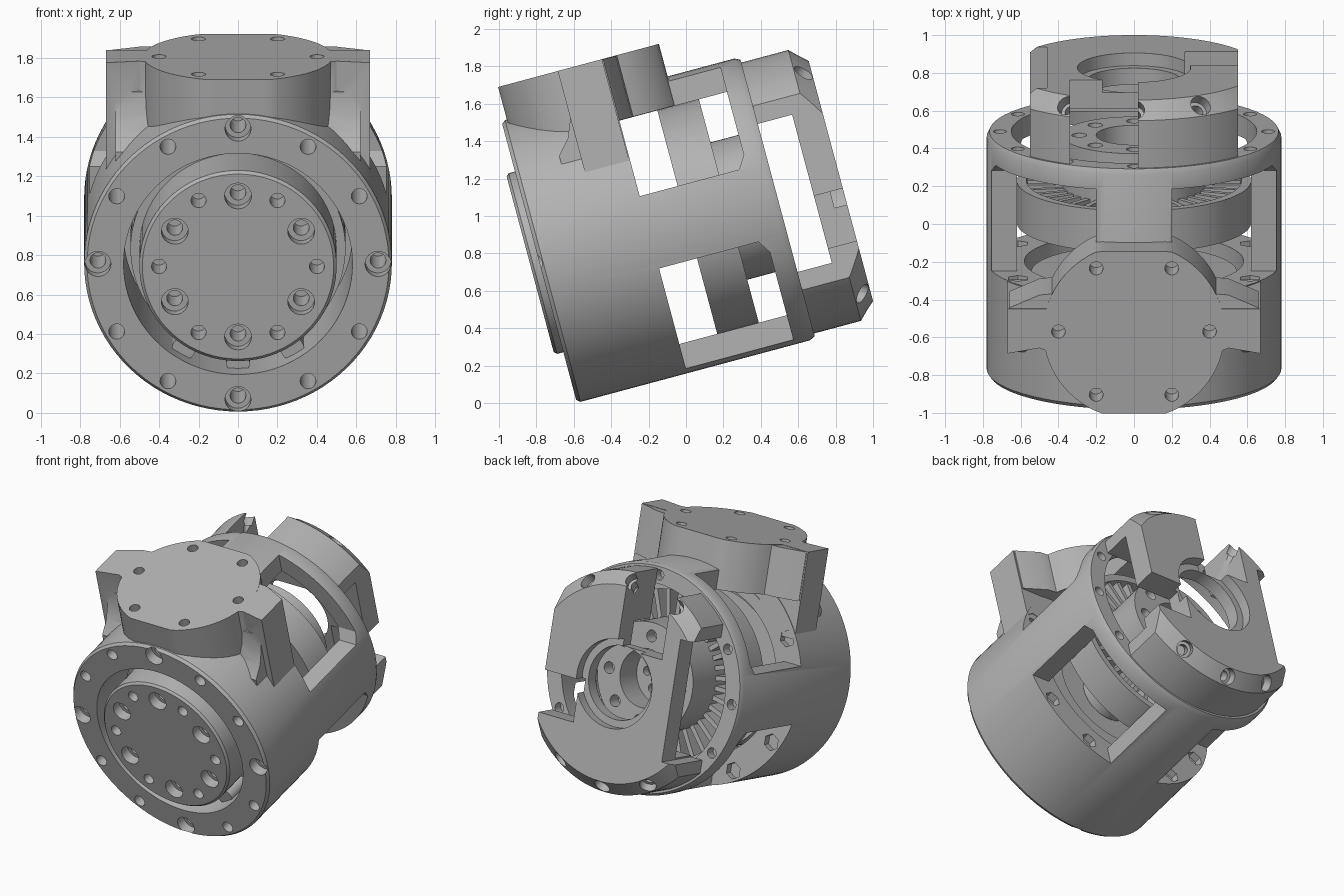
import bpy, bmesh, math
from mathutils import Matrix, Vector

cube = bpy.data.objects.get("Cube")
if cube:
    bpy.data.objects.remove(cube, do_unlink=True)

metal = bpy.data.materials.new("grey_metal")
metal.use_nodes = True
GREY = (0.45, 0.45, 0.45, 1)
metal.diffuse_color = GREY
metal.node_tree.nodes["Principled BSDF"].inputs["Base Color"].default_value = GREY

# The unit is modelled along +y with its front face at y = 0, then tilted
PLACE = Matrix.Translation((0, -0.785, 0.755)) @ Matrix.Rotation(math.radians(15), 4, 'X')


def lathe(bm, profile, steps=96):
    """Revolve a closed (radius, y) profile around the y axis."""
    rings = []
    for i in range(steps):
        a = 2 * math.pi * i / steps
        rings.append([bm.verts.new((r * math.cos(a), y, r * math.sin(a))) for r, y in profile])
    n = len(profile)
    made = [v for ring in rings for v in ring]
    for i in range(steps):
        p, q = rings[i], rings[(i + 1) % steps]
        for j in range(n):
            k = (j + 1) % n
            if profile[j][0] + profile[k][0] > 0:
                bm.faces.new((p[j], p[k], q[k], q[j]))
    bmesh.ops.remove_doubles(bm, verts=made, dist=1e-5)


def rod(bm, r, centre, axis, length, sides=24, turn=Matrix.Identity(4)):
    """Cylinder about a centre, along an axis."""
    aim = Vector(axis).to_track_quat('Z', 'Y').to_matrix().to_4x4()
    bmesh.ops.create_cone(bm, cap_ends=True, segments=sides, radius1=r, radius2=r,
                          depth=length, matrix=turn @ Matrix.Translation(centre) @ aim)


def drill(bm, r, x, z, y0, y1, sides=24):
    """Cylinder parallel to the main axis."""
    rod(bm, r, (x, (y0 + y1) / 2, z), (0, 1, 0), y1 - y0, sides)


def box(bm, x, y, z, turn=Matrix.Identity(4)):
    """Box from (low, high) pairs."""
    c = Vector([(a + b) / 2 for a, b in (x, y, z)])
    s = [b - a for a, b in (x, y, z)]
    bmesh.ops.create_cube(bm, size=1, matrix=turn @ Matrix.Translation(c) @ Matrix.Diagonal((*s, 1)))


def prism(bm, points, travel):
    """Extrude an outline along a vector."""
    face = bm.faces.new([bm.verts.new(p) for p in points])
    out = bmesh.ops.extrude_face_region(bm, geom=[face])
    bmesh.ops.translate(bm, vec=travel,
                        verts=[g for g in out["geom"] if isinstance(g, bmesh.types.BMVert)])


def bolt_circle(r, degrees):
    for d in degrees:
        yield r * math.cos(math.radians(d)), r * math.sin(math.radians(d))


def make(name, build):
    bm = bmesh.new()
    build(bm)
    bmesh.ops.recalc_face_normals(bm, faces=bm.faces)
    mesh = bpy.data.meshes.new(name)
    bm.to_mesh(mesh)
    bm.free()
    mesh.materials.append(metal)
    ob = bpy.data.objects.new(name, mesh)
    bpy.context.scene.collection.objects.link(ob)
    return ob


def combine(ob, build, operation='DIFFERENCE'):
    """Apply a boolean with a temporary tool shape."""
    tool = make("tool", build)
    mod = ob.modifiers.new("cut", 'BOOLEAN')
    mod.operation, mod.object, mod.solver, mod.use_self = operation, tool, 'EXACT', True
    deps = bpy.context.evaluated_depsgraph_get()
    mesh = bpy.data.meshes.new_from_object(ob.evaluated_get(deps))
    ob.modifiers.clear()
    ob.data = mesh
    bpy.data.objects.remove(tool, do_unlink=True)


# Housing: thick front barrel, open cage, rear ring
housing = make("housing", lambda bm: lathe(bm, [
    (.58, 0), (.765, 0), (.78, .02), (.78, 1.29), (.765, 1.32), (.65, 1.32), (.65, .61), (.58, .61)]))


def windows(bm):
    outline = [(.61, .2), (1.16, .2), (1.205, .27), (1.205, 1), (.61, 1)]
    for sx in (-1, 1):
        for sz in (-1, 1):
            prism(bm, [(.2 * sx, y, z * sz) for y, z in outline], (.8 * sx, 0, 0))


def hex_pockets(bm):
    for x, z in bolt_circle(.71, [d for d in range(0, 360, 30) if d % 90]):
        drill(bm, .058, x, z, .56, .65, 6)


combine(housing, windows)
combine(housing, hex_pockets)


# Top mount: trimmed round pad with two side ears and flared roots
def mount_body(bm):
    prism(bm, [(x, min(max(y + .48, .03), .92), .62) for x, y in
               bolt_circle(.48, range(0, 360, 5))], (0, 0, .34))


mount = make("top_mount", mount_body)
for side in (-1, 1):
    combine(mount, lambda bm: prism(bm, [(side * x, y, .36) for x, y in (
        (.28, .3), (.5, .39), (.67, .36), (.67, .605), (.28, .605))], (0, 0, .6)), 'UNION')
    combine(mount, lambda bm: prism(bm, [(side * x, y, .62) for x, y in (
        (.3, .5), (.66, .5), (.66, .61), (.5, .68), (.3, .7))], (0, 0, .338)), 'UNION')
    combine(mount, lambda bm: prism(bm, [(side * .32, y, z) for y, z in (
        (.45, .38), (.45, .82), (.38, .8), (.36, .7), (.32, .6), (.25, .52), (.25, .38))],
        (side * .3, 0, 0)), 'UNION')
combine(mount, lambda bm: lathe(bm, [(0, -.1), (.59, -.1), (.59, .6), (.655, .6), (.655, 1.3), (0, 1.3)]))


def pad_holes(bm):
    for x, y in bolt_circle(.4, range(0, 360, 60)):
        rod(bm, .036, (x, y + .48, .96), (0, 0, 1), .3)


combine(mount, pad_holes)


# Flange holes: plain every 30 degrees, counterbored on the quarters
def flange_holes(bm):
    for d in range(0, 360, 30):
        for x, z in bolt_circle(.71, [d]):
            drill(bm, .04, x, z, -.1, .3)
            drill(bm, .035, x, z, 1.25, 1.4)
            if d % 90 == 0:
                drill(bm, .066, x, z, -.1, .07)


combine(housing, flange_holes)
combine(mount, flange_holes)

# Output hub on the front
hub = make("output_hub", lambda bm: lathe(bm, [
    (0, -.05), (.485, -.05), (.5, -.035), (.5, .3), (.545, .3), (.545, .55), (.4, .55), (.4, .48), (0, .48)]))


def hub_holes(bm):
    for x, z in bolt_circle(.37, range(30, 390, 60)):
        drill(bm, .068, x, z, -.1, .02)
        drill(bm, .04, x, z, -.1, .2)
    for x, z in bolt_circle(.4, range(0, 360, 60)):
        drill(bm, .038, x, z, -.1, .12)


combine(hub, hub_holes)


# Bosses in the gap around the hub
def bosses(bm):
    for x, z in bolt_circle(.55, (240, 270, 300)):
        drill(bm, .06, x, z, .12, .3)


make("hub_bosses", bosses)

# Rotor: shaft, web, rim and rear hub with a bore
rotor = make("rotor", lambda bm: lathe(bm, [
    (0, .5), (.18, .5), (.18, .82), (.62, .82), (.62, 1.05), (.57, 1.05),
    (.57, .9), (.38, .9), (.38, 1.3), (.2, 1.3), (.2, 1.1), (0, 1.1)]))


def rotor_holes(bm):
    for x, z in bolt_circle(.29, range(0, 360, 45)):
        drill(bm, .04, x, z, 1.2, 1.4)
    for x, z in bolt_circle(.12, range(0, 360, 60)):
        drill(bm, .03, x, z, 1.04, 1.2)


combine(rotor, rotor_holes)


def fins(bm):
    for i in range(36):
        box(bm, (.37, .58), (.89, 1.03), (-.016, .016), Matrix.Rotation(i * math.pi / 18, 4, 'Y'))


make("rotor_fins", fins)

# Rear bracket: chamfered disc, trimmed to two legs and a back plate
bracket = make("rear_bracket", lambda bm: lathe(bm, [
    (0, 1.32), (.75, 1.32), (.75, 1.58), (.665, 1.67), (0, 1.67)]))


def bracket_cuts(bm):
    for side in (-1, 1):
        box(bm, sorted((.55 * side, side)), (1.2, 1.8), (-1, 1))
    box(bm, (-.9, .9), (1.21, 1.51), (-.41, .41))      # open gap behind the plate
    box(bm, (-.34, .02), (1.1, 1.9), (.25, 1.1))       # top slot
    box(bm, (-.95, -.46), (1.25, 1.85), (-.42, .42))   # narrowed side
    box(bm, (.27, .97), (1.22, 1.82), (-.33, -.04))    # side notch


combine(bracket, bracket_cuts)


# Bore, lip and slanted bolt holes square to the chamfer
def bracket_holes(bm):
    drill(bm, .25, 0, 0, 1.4, 1.8, 64)
    drill(bm, .3, 0, 0, 1.6, 1.82, 64)
    for d in (60, 90, 120, 240, 270, 300):
        turn = Matrix.Rotation(math.radians(d), 4, 'Y')
        rod(bm, .056, (.71, 1.63, 0), (1, 1, 0), .13, turn=turn)
        rod(bm, .035, (.71, 1.63, 0), (1, 1, 0), .26, turn=turn)


combine(bracket, bracket_holes)

# Tilt everything into place and shade
for ob in list(bpy.context.scene.collection.objects):
    if ob.type == 'MESH' and ob.data.materials and ob.data.materials[0] == metal:
        ob.matrix_world = PLACE
        bpy.ops.object.select_all(action='DESELECT')
        ob.select_set(True)
        bpy.context.view_layer.objects.active = ob
        bpy.ops.object.shade_smooth_by_angle(angle=math.radians(30))
